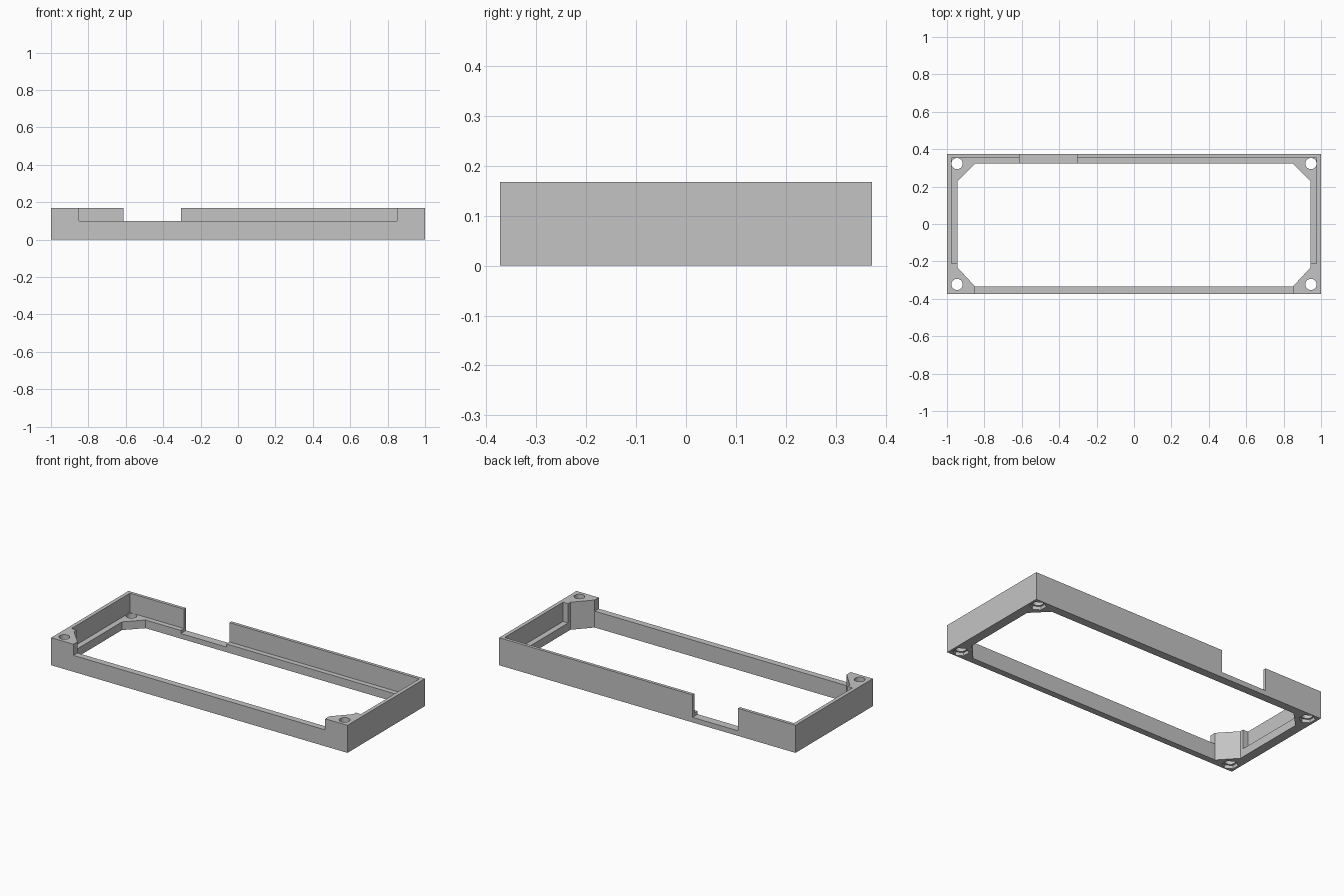
import bpy
import bmesh
import math

cube = bpy.data.objects.get("Cube")
if cube:
    bpy.data.objects.remove(cube, do_unlink=True)

grey = bpy.data.materials.new("plain grey")
grey.use_nodes = True
grey.diffuse_color = (0.55, 0.55, 0.55, 1)
grey.node_tree.nodes["Principled BSDF"].inputs["Base Color"].default_value = grey.diffuse_color

HALF_Y = 0.373
HEIGHT = 0.168
LEDGE = 0.05
OVER = 0.3


def prism(name, outline, z0, z1):
    """Extrude a flat outline between two heights."""
    bm = bmesh.new()
    face = bm.faces.new([bm.verts.new((x, y, z0)) for x, y in outline])
    top = bmesh.ops.extrude_face_region(bm, geom=[face])["geom"]
    verts = [v for v in top if isinstance(v, bmesh.types.BMVert)]
    bmesh.ops.translate(bm, vec=(0, 0, z1 - z0), verts=verts)
    bmesh.ops.recalc_face_normals(bm, faces=bm.faces)
    mesh = bpy.data.meshes.new(name)
    bm.to_mesh(mesh)
    bm.free()
    mesh.materials.append(grey)
    obj = bpy.data.objects.new(name, mesh)
    bpy.context.collection.objects.link(obj)
    return obj


def rect(x0, x1, y0, y1):
    return [(x0, y0), (x1, y0), (x1, y1), (x0, y1)]


def ring(x, y, radius, sides, turn=0.0):
    angles = [turn + math.tau * i / sides for i in range(sides)]
    return [(x + radius * math.cos(a), y + radius * math.sin(a)) for a in angles]


frame = prism("enclosure_frame", rect(-1, 1, -HALF_Y, HALF_Y), 0, HEIGHT)

# Central opening with chamfered corners
right_half = [(0.85, -0.334), (0.943, -0.233), (0.943, 0.228), (0.85, 0.323)]
opening = right_half + [(-x, y) for x, y in reversed(right_half)]
cutters = [prism("opening_cutter", opening, -OVER, OVER)]

# Recess above the ledge, leaving the two front corner posts
cutters.append(prism("recess_cutter", rect(-0.977, 0.977, -0.21, 0.354), LEDGE, OVER))

# Lowered front wall and rear cable notch
cutters.append(prism("front_cutter", rect(-0.85, 0.85, -0.5, -0.3), 0.1, OVER))
cutters.append(prism("notch_cutter", rect(-0.612, -0.305, 0.3, 0.5), 0.031, OVER))

# Screw holes with hexagonal nut pockets underneath
for x in (-0.946, 0.946):
    for y in (-0.323, 0.323):
        cutters.append(prism("screw_cutter", ring(x, y, 0.03, 32), -OVER, OVER))
        cutters.append(prism("nut_cutter", ring(x, y, 0.045, 6, math.pi / 6), -OVER, 0.02))

# Carve the frame
for cutter in cutters:
    cutter.hide_render = True
    mod = frame.modifiers.new(cutter.name, "BOOLEAN")
    mod.operation = "DIFFERENCE"
    mod.solver = "EXACT"
    mod.object = cutter

bpy.context.view_layer.update()
graph = bpy.context.evaluated_depsgraph_get()
carved = bpy.data.meshes.new_from_object(frame.evaluated_get(graph))
frame.modifiers.clear()
frame.data = carved
for cutter in cutters:
    bpy.data.objects.remove(cutter, do_unlink=True)

# Smooth the round holes, keep all edges sharp
bpy.context.view_layer.objects.active = frame
frame.select_set(True)
bpy.ops.object.shade_smooth_by_angle(angle=math.radians(30))
